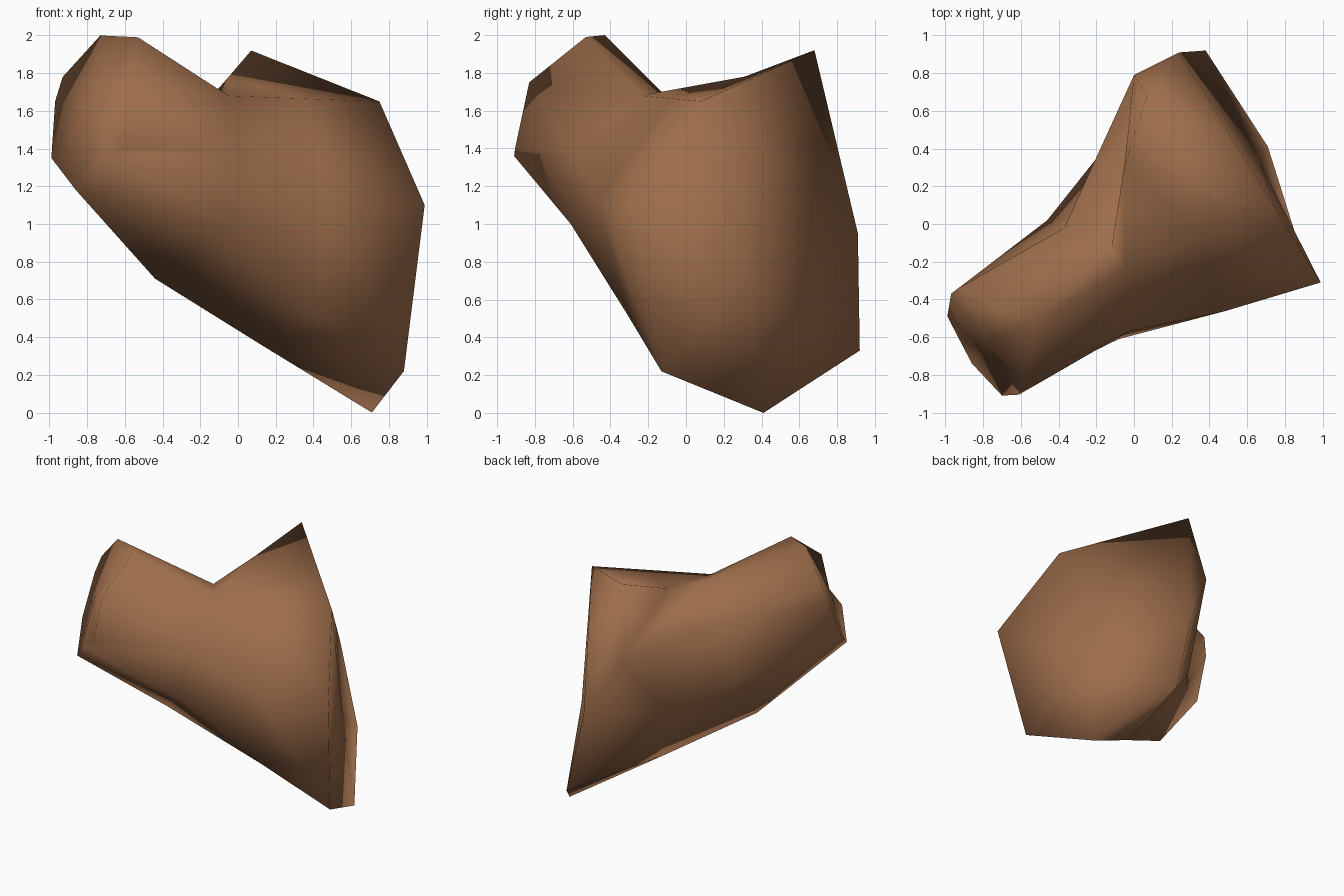
import bpy, bmesh
from mathutils import Vector

if "Cube" in bpy.data.objects:
    bpy.data.objects.remove(bpy.data.objects["Cube"])

# One brown bark-like colour
brown = bpy.data.materials.new("warm brown")
brown.diffuse_color = (0.34, 0.155, 0.07, 1)
brown.use_nodes = True
brown.node_tree.nodes["Principled BSDF"].inputs["Base Color"].default_value = brown.diffuse_color

# Seven-sided cross-sections from the narrow end to the flared end.
# Each runs: top, upper front, front, lower front, bottom, lower back, back
sections = [
    [(-.73, -.43, 2.0), (-.53, -.53, 1.99), (-.58, -.83, 1.75), (-.70, -.91, 1.36),
     (-.86, -.74, 1.18), (-.99, -.49, 1.35), (-.97, -.37, 1.65)],
    [(-.12, -.13, 1.70), (-.05, -.24, 1.68), (-.03, -.57, 1.38), (-.08, -.61, 1.0),
     (-.44, -.24, .71), (-.46, .02, 1.05), (-.37, -.02, 1.50)],
    [(-.05, .31, 1.78), (.35, -.08, 1.665), (.49, -.46, 1.12), (.41, -.31, .52),
     (.13, .10, .355), (-.15, .41, .85), (0, .79, 1.40)],
    [(.07, .68, 1.92), (.75, .08, 1.65), (.99, -.31, 1.10), (.88, -.13, .22),
     (.71, .41, 0), (.38, .92, .33), (.24, .91, .95)],
]

bm = bmesh.new()
rings = [[bm.verts.new(p) for p in s] for s in sections]


def bridge(a, b, flip):
    """Join two rings with triangles; flip picks the other diagonal."""
    n = len(a)
    for i in range(n):
        j = (i + 1) % n
        if flip:
            bm.faces.new((a[i], a[j], b[j]))
            bm.faces.new((a[i], b[j], b[i]))
        else:
            bm.faces.new((a[i], a[j], b[i]))
            bm.faces.new((a[j], b[j], b[i]))


def cap(ring, push):
    """Close an end with a fan whose centre is pushed out a little."""
    mid = sum((v.co for v in ring), Vector()) / len(ring)
    c = bm.verts.new(mid + Vector(push))
    for i, v in enumerate(ring):
        bm.faces.new((v, ring[(i + 1) % len(ring)], c))


def add_corner(a, b, co):
    """Put an extra corner on the rim between two of its points."""
    edge = bm.edges.get((a, b))
    v = bmesh.utils.edge_split(edge, a, 0.5)[1]
    v.co = co


# Tube body
bridge(rings[0], rings[1], False)
bridge(rings[1], rings[2], False)
bridge(rings[2], rings[3], True)

# Narrow end face, with two extra rim corners
small, big = rings[0], rings[3]
cap(small, (-.02, -.01, .01))
add_corner(small[6], small[0], (-.93, -.34, 1.78))
add_corner(small[2], small[3], (-.61, -.905, 1.40))

# Flared end: flat hexagon below a tilted top corner
cap(big[1:], (.01, .01, 0))
bm.faces.new((big[0], big[1], big[6]))

bmesh.ops.triangulate(bm, faces=bm.faces)
bmesh.ops.recalc_face_normals(bm, faces=bm.faces)

mesh = bpy.data.meshes.new("flared_stump")
bm.to_mesh(mesh)
bm.free()
mesh.materials.append(brown)
stump = bpy.data.objects.new("flared_stump", mesh)
bpy.context.collection.objects.link(stump)

# Soft shading all over
for f in mesh.polygons:
    f.use_smooth = True
